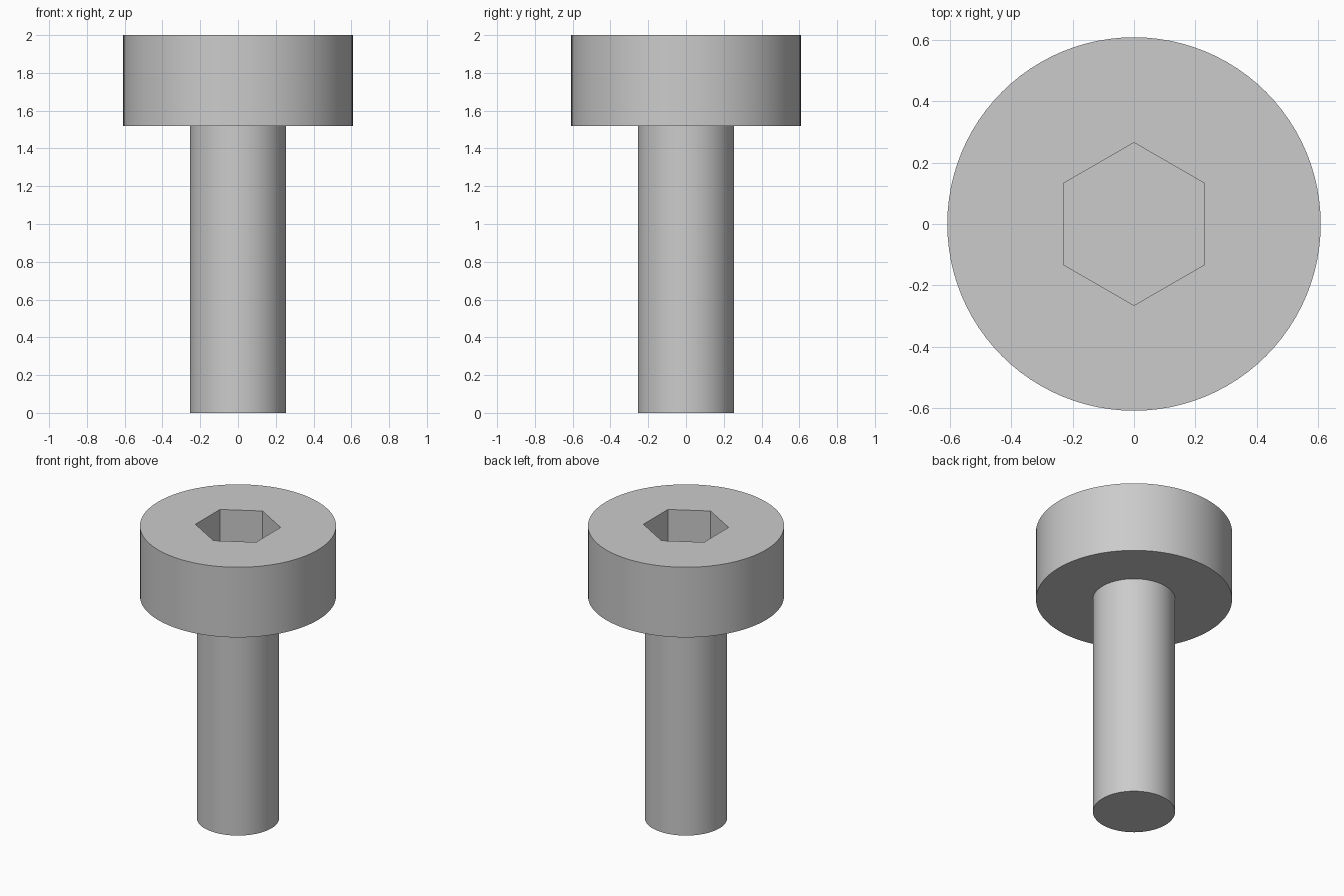
import bpy
import bmesh
import math

if "Cube" in bpy.data.objects:
    bpy.data.objects.remove(bpy.data.objects["Cube"], do_unlink=True)

SEGMENTS = 96
HEAD_RADIUS, SHANK_RADIUS, SOCKET_RADIUS = 0.608, 0.255, 0.265
HEAD_BASE, TOP, SOCKET_DEPTH = 1.52, 2.0, 0.28

steel = bpy.data.materials.new("steel grey")
steel.use_nodes = True
grey = (0.6, 0.6, 0.6, 1)
steel.diffuse_color = grey
steel.node_tree.nodes["Principled BSDF"].inputs["Base Color"].default_value = grey


def ring(bm, radius, z, sides, start=0.0):
    """Closed loop of vertices at one height."""
    angles = [start + math.tau * i / sides for i in range(sides)]
    return [bm.verts.new((radius * math.cos(a), radius * math.sin(a), z)) for a in angles]


def bridge(bm, lower, upper):
    """Quads between two equal loops."""
    n = len(lower)
    for i in range(n):
        j = (i + 1) % n
        bm.faces.new((lower[i], lower[j], upper[j], upper[i]))


bm = bmesh.new()

# Shank, shoulder and head wall
tip = ring(bm, SHANK_RADIUS, 0, SEGMENTS)
neck = ring(bm, SHANK_RADIUS, HEAD_BASE, SEGMENTS)
shoulder = ring(bm, HEAD_RADIUS, HEAD_BASE, SEGMENTS)
rim = ring(bm, HEAD_RADIUS, TOP, SEGMENTS)
bm.faces.new(tip[::-1])
for lower, upper in ((tip, neck), (neck, shoulder), (shoulder, rim)):
    bridge(bm, lower, upper)

# Hexagonal socket with a corner towards front and back
mouth = ring(bm, SOCKET_RADIUS, TOP, 6, math.pi / 6)
floor = ring(bm, SOCKET_RADIUS, TOP - SOCKET_DEPTH, 6, math.pi / 6)
bridge(bm, mouth, floor)
bm.faces.new(floor)

# Head top: one flat face per socket side
step = SEGMENTS // 6
for i in range(6):
    first = step // 2 + i * step
    arc = [rim[(first + k) % SEGMENTS] for k in range(step + 1)]
    bm.faces.new(arc + [mouth[(i + 1) % 6], mouth[i]])

bmesh.ops.recalc_face_normals(bm, faces=bm.faces)
mesh = bpy.data.meshes.new("socket_head_bolt")
bm.to_mesh(mesh)
bm.free()
mesh.materials.append(steel)

bolt = bpy.data.objects.new("socket_head_bolt", mesh)
bpy.context.collection.objects.link(bolt)
bpy.context.view_layer.objects.active = bolt
bolt.select_set(True)
bpy.ops.object.shade_smooth_by_angle(angle=math.radians(30))
